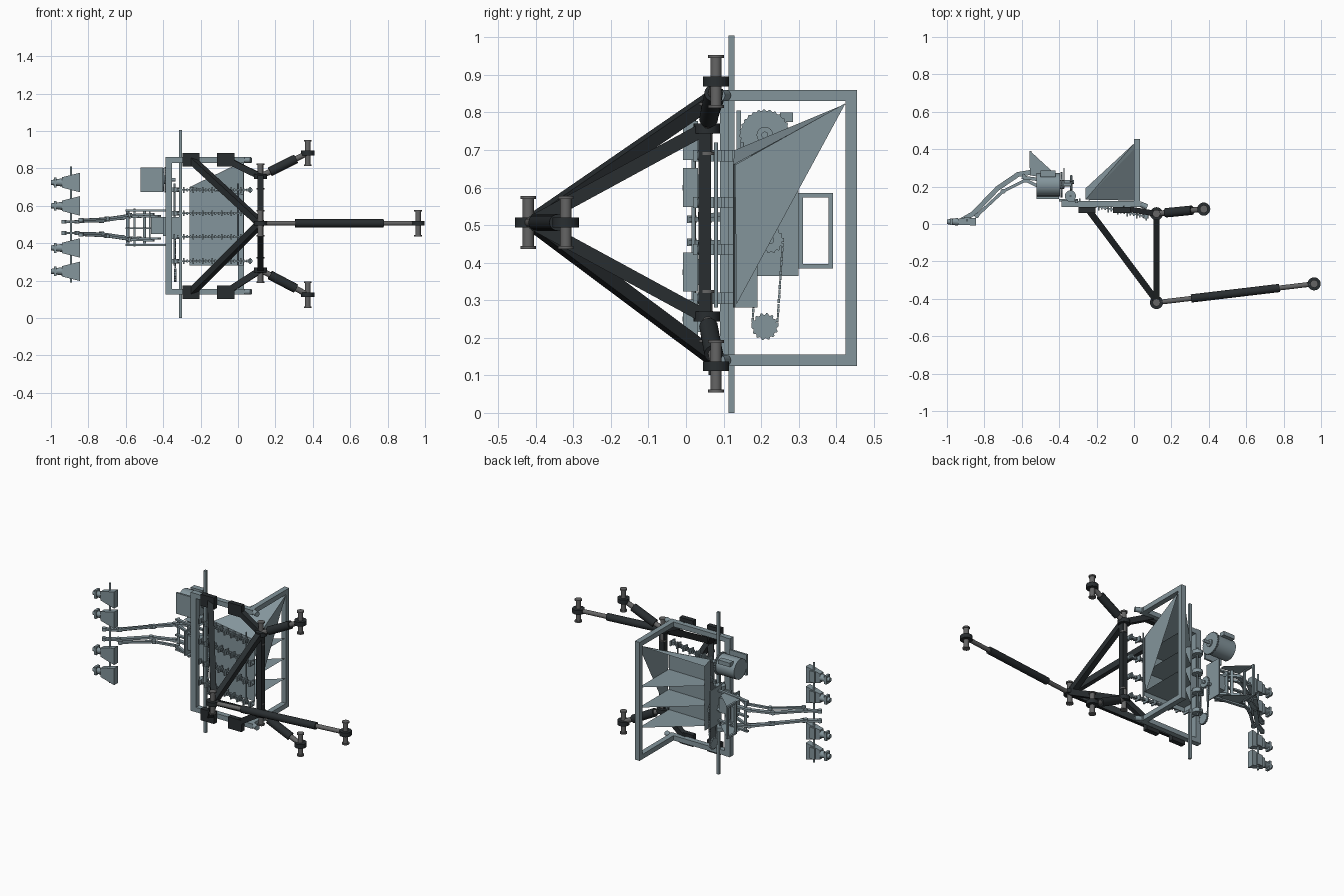
import bpy, bmesh, math
from mathutils import Vector

if "Cube" in bpy.data.objects:
    bpy.data.objects.remove(bpy.data.objects["Cube"])


def material(name, c):
    m = bpy.data.materials.new(name)
    m.diffuse_color = (*c, 1)
    m.use_nodes = True
    m.node_tree.nodes["Principled BSDF"].inputs["Base Color"].default_value = m.diffuse_color
    return m


LIGHT = material("painted_steel", (0.23, 0.30, 0.33))
DARK = material("dark_steel", (0.022, 0.027, 0.030))
ROD = material("rod_grey", (0.13, 0.13, 0.13))


def mesh_obj(name, verts, faces, mat=LIGHT):
    me = bpy.data.meshes.new(name)
    me.from_pydata([tuple(v) for v in verts], [], faces)
    me.materials.append(mat)
    ob = bpy.data.objects.new(name, me)
    bpy.context.collection.objects.link(ob)
    return ob


def from_bm(name, bm, mat):
    me = bpy.data.meshes.new(name)
    bm.to_mesh(me)
    bm.free()
    me.materials.append(mat)
    ob = bpy.data.objects.new(name, me)
    bpy.context.collection.objects.link(ob)
    return ob


def box(name, x, y, z, mat=LIGHT):
    """Box from (min, max) pairs."""
    bm = bmesh.new()
    bmesh.ops.create_cube(bm, size=1)
    for v in bm.verts:
        v.co = [(a + b) / 2 + c * (b - a) for (a, b), c in zip((x, y, z), v.co)]
    return from_bm(name, bm, mat)


def cone(name, p, q, r1, r2, mat=LIGHT, n=16):
    p, q = Vector(p), Vector(q)
    bm = bmesh.new()
    bmesh.ops.create_cone(bm, cap_ends=True, segments=n, radius1=r1, radius2=r2, depth=(q - p).length)
    ob = from_bm(name, bm, mat)
    for f in ob.data.polygons:
        f.use_smooth = len(f.vertices) == 4
    ob.location = (p + q) / 2
    ob.rotation_euler = (q - p).to_track_quat('Z', 'Y').to_euler()
    return ob


def cyl(name, p, q, r, mat=LIGHT, n=16):
    return cone(name, p, q, r, r, mat, n)


def beam(name, p, q, w, h, mat=LIGHT):
    """Bar with its w side lying in the xy plane."""
    p, q = Vector(p), Vector(q)
    d = (q - p).normalized()
    up = Vector((0, 0, 1)) if abs(d.z) < 0.95 else Vector((0, 1, 0))
    s = d.cross(up).normalized()
    u = s.cross(d)
    v = [e + s * a * w / 2 + u * b * h / 2 for e in (p, q) for a, b in ((-1, -1), (1, -1), (1, 1), (-1, 1))]
    return mesh_obj(name, v, [(0, 3, 2, 1), (4, 5, 6, 7)] + [(i, (i + 1) % 4, (i + 1) % 4 + 4, i + 4) for i in range(4)], mat)


def gear(name, c, r, t, teeth, depth=0.87):
    n = teeth * 4
    pts = []
    for k in (-t / 2, t / 2):
        for i in range(n):
            rr = r if i % 4 < 2 else r * depth
            a = 2 * math.pi * i / n
            pts.append((c[0] + k, c[1] + rr * math.cos(a), c[2] + rr * math.sin(a)))
    f = [tuple(reversed(range(n))), tuple(range(n, 2 * n))]
    return mesh_obj(name, pts, f + [(i, (i + 1) % n, (i + 1) % n + n, i + n) for i in range(n)])


def pin(name, x, y, z, h=0.07):
    cyl(name, (x, y, z - h), (x, y, z + h), 0.015, ROD)
    for s in (-1, 1):
        cyl(name + "_cap", (x, y, z + s * h), (x, y, z + s * (h - 0.008)), 0.021, ROD)
    cyl(name + "_eye", (x, y, z - 0.013), (x, y, z + 0.013), 0.035, DARK, 20)


def telescopic(name, p, q, a, b, r):
    p, q = Vector(p), Vector(q)
    cyl(name + "_rod", p, q, r * 0.6, ROD)
    cyl(name + "_barrel", p.lerp(q, a), p.lerp(q, b), r, DARK)


# tool bar and bent frame
box("tool_bar", (-0.316, -0.3), (0.113, 0.129), (0, 1.005))
box("frame_side_post", (-0.388, -0.352), (0.09, 0.125), (0.125, 0.86))
box("frame_rear_post", (0, 0.033), (0.425, 0.455), (0.125, 0.86))
for z in (0.125, 0.83):
    box("frame_cross_rail", (-0.388, 0.035), (0.09, 0.122), (z, z + 0.03))
    box("frame_rear_rail", (0, 0.033), (0.09, 0.455), (z, z + 0.03))
    cyl("rail_end", (0.035, 0.106, z + 0.015), (0.07, 0.09, z + 0.015), 0.015)

# hitch: triangular dark linkage
HZ = 0.507
beam("hitch_upright", (0.12, 0.05, 0.25), (0.12, 0.05, 0.765), 0.034, 0.034, DARK)
pin("top_link_pin", 0.12, -0.42, HZ)
pin("top_link_end_pin", 0.963, -0.32, HZ)
telescopic("top_link", (0.12, -0.42, HZ), (0.963, -0.32, HZ), 0.22, 0.78, 0.022)
for s in (-1, 1):
    zj, zp, ze = HZ + s * 0.25, 0.4925 + s * 0.355, 0.5035 + s * 0.379
    beam("hitch_inner_strut", (0.12, 0.05, zj), (0.12, -0.41, HZ), 0.034, 0.036, DARK)
    beam("hitch_outer_strut", (-0.25, 0.085, zp), (0.12, -0.41, HZ), 0.034, 0.036, DARK)
    beam("hitch_short_strut", (-0.065, 0.085, zp), (0.12, 0.055, zj), 0.03, 0.034, DARK)
    for x in (-0.252, -0.065):
        box("clamp_plate", (x - 0.046, x + 0.046), (0.06, 0.09), (zp - 0.036, zp + 0.036), DARK)
    pin("lower_link_pin", 0.12, 0.055, zj)
    pin("lower_link_end_pin", 0.373, 0.08, ze)
    telescopic("lower_link", (0.12, 0.055, zj), (0.373, 0.08, ze), 0.2, 0.75, 0.025)

# hopper: base panel, end panels and flat compartment dividers
mesh_obj("hopper_base", [(-0.26, 0.13, 0.28), (0.03, 0.125, 0.28), (0.03, 0.125, 0.66), (-0.26, 0.13, 0.70)], [(0, 1, 2, 3)])
mesh_obj("hopper_narrow_end", [(-0.26, 0.13, 0.28), (-0.26, 0.19, 0.28), (-0.26, 0.19, 0.68), (-0.26, 0.13, 0.70)], [(0, 1, 2, 3)])
mesh_obj("hopper_wide_end", [(0.03, 0.13, 0.66), (0.03, 0.425, 0.825), (0.03, 0.135, 0.29)], [(0, 1, 2)])
mesh_obj("hopper_top", [(-0.26, 0.13, 0.70), (-0.26, 0.19, 0.68), (0.0, 0.43, 0.825), (0.03, 0.43, 0.825), (0.03, 0.125, 0.66)], [(0, 1, 2), (0, 2, 3), (0, 3, 4)])
for z in (0.56, 0.435, 0.31):
    mesh_obj("hopper_divider", [(-0.26, 0.13, z), (-0.26, 0.19, z), (0.03, 0.42, z), (0.03, 0.125, z)], [(0, 1, 2, 3)])

# four toothed feed chains
A, B = Vector((-0.34, 0.125, 0)), Vector((0.065, 0.04, 0))
for z in (0.685, 0.56, 0.435, 0.305):
    off = Vector((0, 0, z))
    beam("feed_chain", A + off, B + off, 0.008, 0.008)
    for i in range(25):
        p = A.lerp(B, i / 24) + off
        s = 0.015 if i % 3 == 0 else 0.008
        h = 0.022 if i % 3 == 0 else 0.012
        box("chain_tooth", (p.x - 0.004, p.x + 0.004), (p.y - h, p.y + h), (z - s, z + s))
    cyl("feed_end_ring", (0.065, 0.03, z), (0.065, 0.05, z), 0.013)
    cyl("feed_roller", (-0.34, 0.15, z - 0.012), (-0.34, 0.15, z + 0.012), 0.03)
for x, y in ((-0.34, 0.15), (0.0, 0.08)):
    cyl("feed_shaft", (x, y, 0.28), (x, y, 0.72), 0.005)

# motor with sprocket
cyl("motor_body", (-0.52, 0.21, 0.74), (-0.395, 0.21, 0.74), 0.062, n=24)
gear("motor_sprocket", (-0.388, 0.21, 0.74), 0.068, 0.01, 28, 0.95)
cyl("motor_hub", (-0.395, 0.21, 0.74), (-0.375, 0.21, 0.74), 0.022)
cyl("motor_shaft", (-0.395, 0.21, 0.74), (-0.335, 0.21, 0.74), 0.009)
box("motor_terminal", (-0.50, -0.42), (0.25, 0.285), (0.775, 0.80))
box("motor_foot", (-0.52, -0.40), (0.135, 0.147), (0.675, 0.805))

# drive chain between sprockets
gear("lower_sprocket", (-0.335, 0.21, 0.23), 0.036, 0.012, 14)
gear("upper_sprocket", (-0.335, 0.225, 0.46), 0.035, 0.012, 14)
cyl("drive_shaft", (-0.42, 0.225, 0.46), (-0.32, 0.225, 0.46), 0.01)
for a, b in ((0.177, 0.19), (0.243, 0.258)):
    for i in range(19):
        t = i / 18
        y, z = a + (b - a) * t, 0.235 + 0.225 * t
        box("drive_chain_link", (-0.339, -0.331), (y - 0.003, y + 0.003), (z - 0.0055, z + 0.0055))

# open gearbox, side plate and rear guard
box("gearbox_side_plate", (-0.378, -0.372), (0.19, 0.30), (0.365, 0.6))
box("gearbox_far_plate", (-0.475, -0.468), (0.15, 0.26), (0.42, 0.57))
box("gearbox_core", (-0.465, -0.395), (0.17, 0.24), (0.45, 0.54))
box("gearbox_mount", (-0.40, -0.30), (0.12, 0.134), (0.44, 0.54))
for z in (0.39, 0.48, 0.575):
    beam("gearbox_tie", (-0.60, 0.25, z), (-0.38, 0.22, z), 0.018, 0.01)
for z in (0.39, 0.58):
    mesh_obj("guard_end_plate", [(-0.555, 0.39, z), (-0.555, 0.26, z), (-0.43, 0.24, z), (-0.43, 0.275, z)], [(0, 1, 2, 3)])
    box("guard_cross_rail", (-0.56, -0.548), (0.30, 0.39), (z - 0.006, z + 0.006))
for y in (0.305, 0.385):
    box("guard_rail", (-0.56, -0.548), (y - 0.006, y + 0.006), (0.385, 0.585))
for x in (-0.59, -0.5):
    cyl("crank_shaft", (x, 0.26, 0.40), (x, 0.26, 0.58), 0.009)

# planting arms
path = [(-0.93, 0.015), (-0.86, 0.055), (-0.73, 0.19), (-0.62, 0.265), (-0.53, 0.28), (-0.42, 0.2)]
lower = [(-0.84, 0.045), (-0.70, 0.175), (-0.58, 0.235), (-0.45, 0.17)]
for s in (-1, 1):
    for pts, w, k in ((path, 0.026, 0.03), (lower, 0.016, 0.04)):
        zs = [0.485 + s * (k + 0.03 * max(0, min(1, (x + 0.75) / 0.2))) for x, y in pts]
        for i in range(len(pts) - 1):
            beam("planting_arm", (*pts[i], zs[i]), (*pts[i + 1], zs[i + 1]), w, 0.012)
            cyl("arm_joint", (*pts[i], zs[i] - 0.01), (*pts[i], zs[i] + 0.01), 0.013)

# row of tapered planting shoes
cyl("shoe_bar", (-0.893, 0.02, 0.19), (-0.893, 0.02, 0.81), 0.006)
for z in (0.725, 0.6, 0.375, 0.25):
    v = [(x, 0.012 + sy * hy, z + sz * hz) for x, hy, hz in ((-0.845, 0.02, 0.052), (-0.94, 0.016, 0.028))
         for sy, sz in ((-1, -1), (1, -1), (1, 1), (-1, 1))]
    mesh_obj("planting_shoe", v, [(0, 1, 2, 3), (7, 6, 5, 4)] + [(i, i + 4, (i + 1) % 4 + 4, (i + 1) % 4) for i in range(4)])
    cone("shoe_nozzle", (-0.94, 0.012, z), (-1.0, 0.012, z), 0.022, 0.013, n=10)
    box("shoe_collar", (-0.985, -0.97), (-0.005, 0.03), (z - 0.026, z + 0.026))
    box("shoe_clip", (-0.91, -0.875), (0.02, 0.038), (z - 0.035, z + 0.035))
